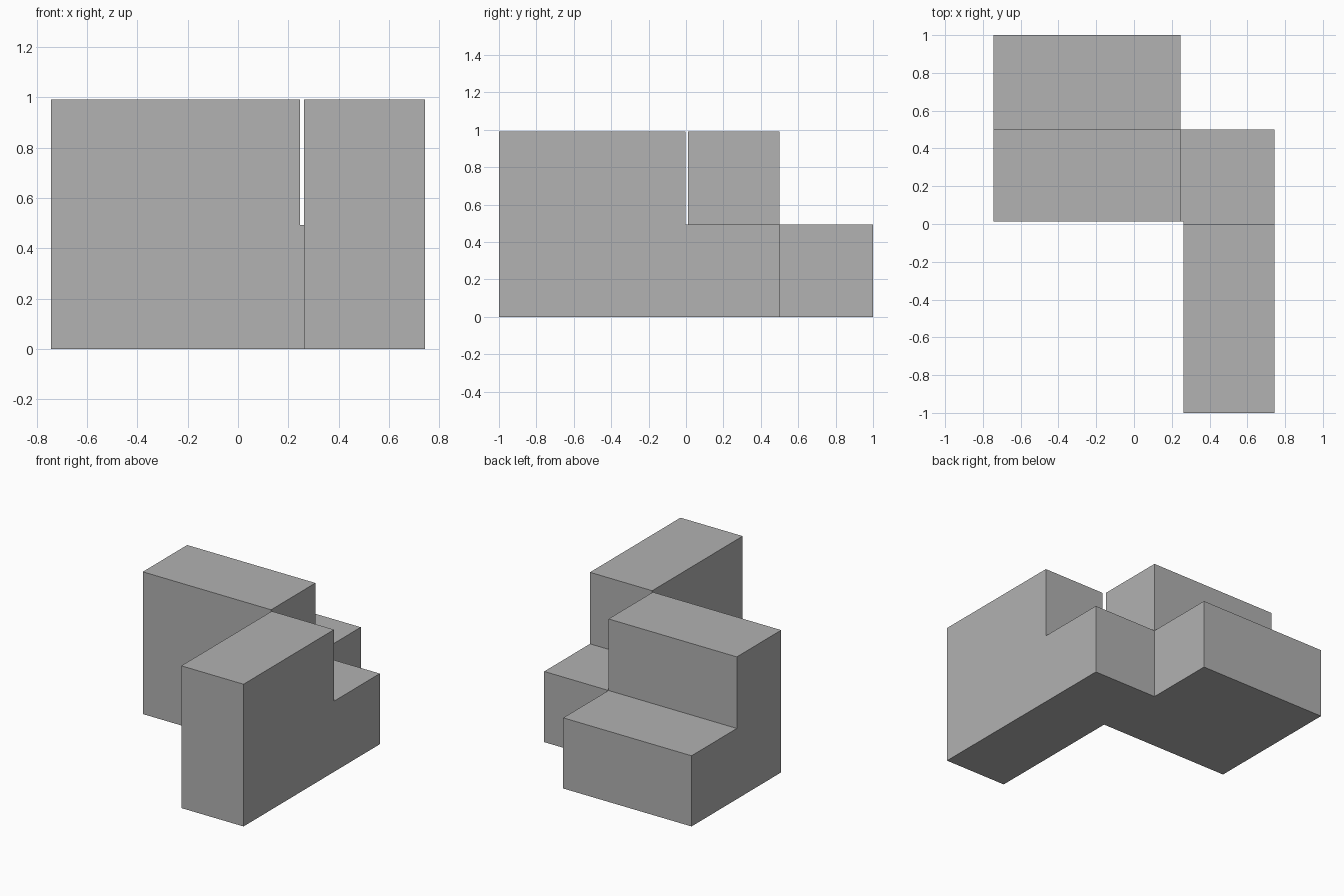
import bpy, bmesh, math
from mathutils import Vector

cube = bpy.data.objects.get("Cube")
if cube:
    bpy.data.objects.remove(cube, do_unlink=True)

# Plain grey material
grey = bpy.data.materials.new("plain grey")
grey.use_nodes = True
colour = (0.445, 0.445, 0.445, 1)
grey.diffuse_color = colour
grey.node_tree.nodes["Principled BSDF"].inputs["Base Color"].default_value = colour

# Grid planes; the thin middle bands are the gaps between the tall blocks
planes = [
    (-0.743, 0.247, 0.263, 0.743),
    (-1.0, -0.003, 0.012, 0.501, 1.0),
    (0.0, 0.493, 0.992),
]

# Filled cells: stepped plan below, two tall blocks above
arm = {(2, 0, 0), (2, 1, 0), (2, 2, 0)}
body = {(0, 2, 0), (0, 3, 0), (1, 2, 0)}
tall_blocks = {(2, 0, 1), (0, 2, 1)}
filled = arm | body | tall_blocks


def outer_face(bm, cell, axis, side):
    """Add one side of a cell, wound to face outwards."""
    u, v = (axis + 1) % 3, (axis + 2) % 3
    corners = [(0, 0), (1, 0), (1, 1), (0, 1)]
    if not side:
        corners.reverse()
    verts = []
    for a, b in corners:
        p = Vector()
        p[axis] = planes[axis][cell[axis] + side]
        p[u] = planes[u][cell[u] + a]
        p[v] = planes[v][cell[v] + b]
        verts.append(bm.verts.new(p))
    bm.faces.new(verts)


# Skin only the outside of the filled cells, then merge flat regions
bm = bmesh.new()
for cell in sorted(filled):
    for axis in range(3):
        for side in (0, 1):
            neighbour = list(cell)
            neighbour[axis] += 1 if side else -1
            if tuple(neighbour) not in filled:
                outer_face(bm, cell, axis, side)
bmesh.ops.remove_doubles(bm, verts=bm.verts[:], dist=0.0001)
bmesh.ops.dissolve_limit(bm, angle_limit=math.radians(1),
                         verts=bm.verts[:], edges=bm.edges[:])

mesh = bpy.data.meshes.new("stepped_block")
bm.to_mesh(mesh)
bm.free()
mesh.materials.append(grey)
block = bpy.data.objects.new("stepped_block", mesh)
bpy.context.collection.objects.link(block)
